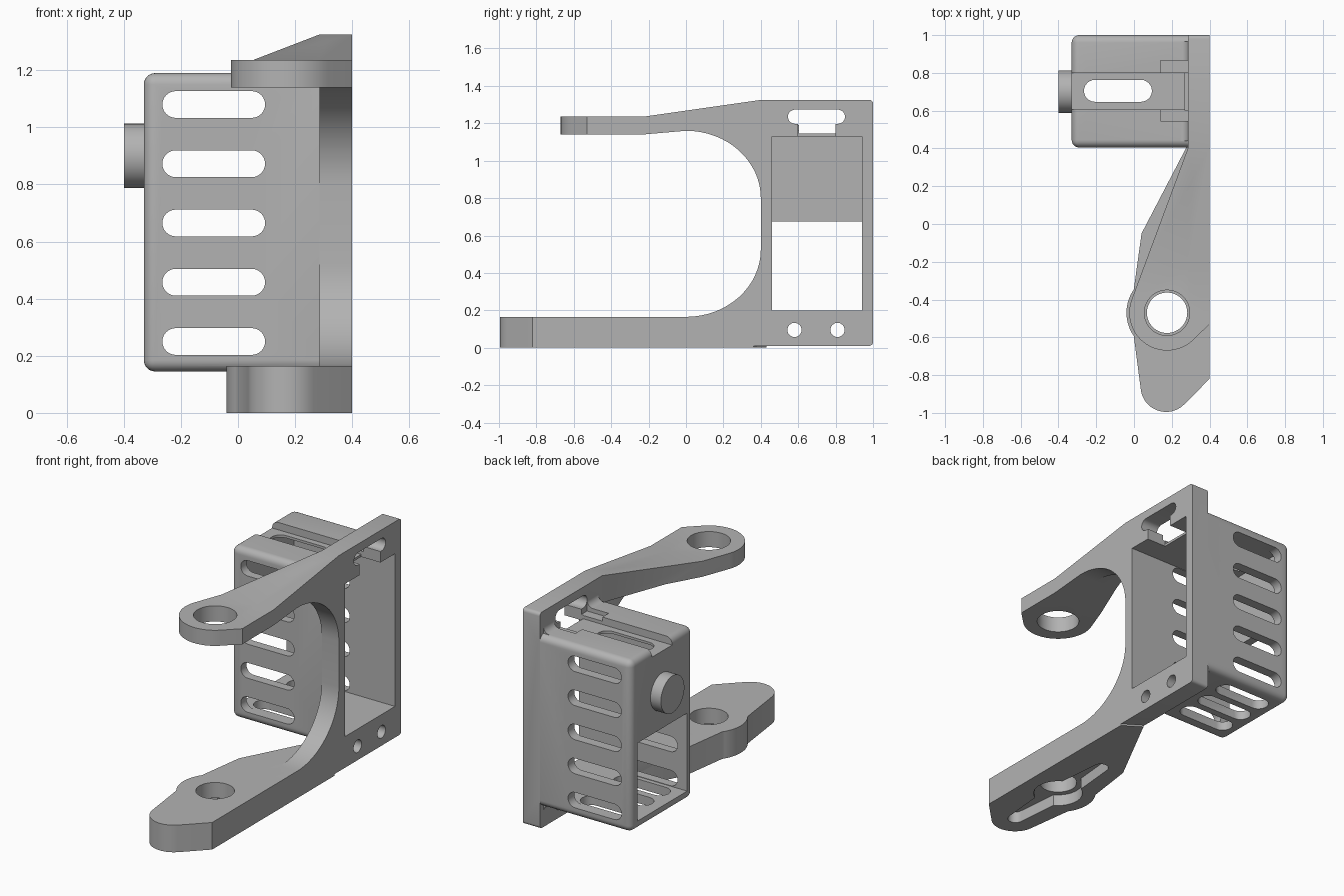
import bpy, bmesh
from math import sin, cos, radians
from mathutils import Vector

old = bpy.data.objects.get("Cube")
if old:
    bpy.data.objects.remove(old, do_unlink=True)

grey = bpy.data.materials.new("plain_grey")
grey.use_nodes = True
grey.diffuse_color = (0.45, 0.45, 0.45, 1)
grey.node_tree.nodes["Principled BSDF"].inputs["Base Color"].default_value = (0.45, 0.45, 0.45, 1)


def finish(name, bm):
    bmesh.ops.recalc_face_normals(bm, faces=bm.faces)
    mesh = bpy.data.meshes.new(name)
    bm.to_mesh(mesh)
    bm.free()
    mesh.materials.append(grey)
    ob = bpy.data.objects.new(name, mesh)
    bpy.context.collection.objects.link(ob)
    return ob


def prism(name, pts, axis, lo, hi):
    """Extrude a 2D profile along an axis; the profile uses the other two axes in order."""
    def place(p, h):
        c = list(p)
        c.insert("xyz".index(axis), h)
        return c
    bm = bmesh.new()
    face = bm.faces.new([bm.verts.new(place(p, lo)) for p in pts])
    ext = bmesh.ops.extrude_face_region(bm, geom=[face])
    shift = Vector(place((0, 0), hi - lo))
    bmesh.ops.translate(bm, vec=shift, verts=[v for v in ext["geom"] if isinstance(v, bmesh.types.BMVert)])
    return finish(name, bm)


def arc(cx, cy, rx, ry, a, b, n=16):
    return [(cx + rx * cos(radians(a + (b - a) * i / n)),
             cy + ry * sin(radians(a + (b - a) * i / n))) for i in range(n + 1)]


def disc(cx, cy, r, n=48):
    return arc(cx, cy, r, r, 0, 360, n)[:-1]


def slot(x0, x1, cy, r):
    return arc(x1 - r, cy, r, r, -90, 90, 12) + arc(x0 + r, cy, r, r, 90, 270, 12)


def rect(a0, a1, b0, b1):
    return [(a0, b0), (a1, b0), (a1, b1), (a0, b1)]


def boolean(target, other, op):
    mod = target.modifiers.new("join", "BOOLEAN")
    mod.operation, mod.solver, mod.object = op, "EXACT", other
    bpy.context.view_layer.update()
    graph = bpy.context.evaluated_depsgraph_get()
    mesh = bpy.data.meshes.new_from_object(target.evaluated_get(graph))
    target.modifiers.clear()
    target.data = mesh
    bpy.data.objects.remove(other, do_unlink=True)


def cut(pts, axis, lo, hi):
    boolean(bracket, prism("cutter", pts, axis, lo, hi), "DIFFERENCE")


INNER, OUTER = 0.285, 0.40        # side plate faces
PX, PY = 0.175, -0.47             # pivot axis

# C-shaped side plate
profile = [(-0.23, 0), (0.33, 0), (0.36, 0.01)]
profile += arc(0.98, 0.03, 0.02, 0.02, -90, 0, 4) + arc(0.98, 1.305, 0.02, 0.02, 0, 90, 4)
profile += [(0.4, 1.325), (-0.23, 1.235), (-0.23, 1.14)]
profile += arc(0, 0.8, 0.4, 0.36, 90, 0) + arc(0, 0.525, 0.4, 0.36, 0, -90) + [(-0.23, 0.165)]
bracket = prism("bracket", profile, "x", INNER, OUTER)

# lower arm with pivot boss and rounded tip
outline = [(OUTER, 0.36), (INNER + 0.005, 0.43), (0.04, -0.05)]
outline += arc(PX, PY, 0.215, 0.215, 145, 215) + arc(0.17, -0.86, 0.135, 0.135, 185, 315)
outline += [(OUTER, -0.82)]
boolean(bracket, prism("lower_arm", outline, "z", 0, 0.165), "UNION")

# upper arm, tapered in plan with a sloping top
outline = [(OUTER, 0.4), (INNER, 0.4)] + arc(PX, PY, 0.2, 0.2, 160, 315, 24) + [(OUTER, -0.53)]
upper = prism("upper_arm", outline, "z", 1.0, 1.5)
side = [(-0.8, 1.14), (-0.23, 1.14), (0, 1.16), (0.5, 1.16), (0.4, 1.325), (-0.23, 1.235), (-0.8, 1.235)]
boolean(upper, prism("slope", side, "x", -0.5, 0.6), "INTERSECT")
boolean(bracket, upper, "UNION")

# rounded motor housing
bm = bmesh.new()
bmesh.ops.create_cube(bm, size=1)
lo, hi = Vector((-0.33, 0.405, 0.145)), Vector((0.3, 1.0, 1.19))
for v in bm.verts:
    v.co = [lo[i] if v.co[i] < 0 else hi[i] for i in range(3)]
edges = [e for e in bm.edges if min(v.co.x for v in e.verts) < 0]
bmesh.ops.bevel(bm, geom=edges, offset=0.04, segments=6, profile=0.5, affect="EDGES")
boolean(bracket, finish("housing", bm), "UNION")

# fillets between housing and plate, above and below
for z, s in ((1.19, 1), (0.145, -1)):
    curve = [(x, z + s * (h - 1.23)) for x, h in arc(0.245, 1.27, 0.04, 0.04, -90, 0, 8)]
    curve = [(x, z + s * h) for x, h in arc(0.245, 0.04, 0.04, 0.04, -90, 0, 8)]
    curve += [(0.295, z + s * 0.04), (0.295, z - s * 0.01), (0.245, z - s * 0.01)]
    boolean(bracket, prism("fillet", curve, "y", 0.44, 0.965), "UNION")

# housing cavity and lower end window
cut(rect(0.46, 0.94, 0.2, 1.13), "x", -0.28, 0.6)
cut(rect(0.46, 0.94, 0.2, 0.675), "x", -0.5, -0.2)

# vent slots through both side walls, floor and roof
for i in range(5):
    cut(slot(-0.265, 0.095, 0.25 + i * 0.2075, 0.047), "y", 0.2, 1.2)
for y in (0.545, 0.705, 0.865):
    cut(slot(-0.265, 0.095, y, 0.058), "z", 0.1, 0.3)
cut(slot(-0.265, 0.095, 0.705, 0.058), "z", 1.0, 1.3)

# roof groove, notch and plate cable opening
cut(rect(0.605, 0.8, 1.145, 1.27), "x", -0.4, 0.31)
cut(rect(0.545, 0.865, 1.165, 1.235), "x", 0.14, INNER)
cut(rect(0.6, 0.8, 1.12, 1.27), "x", 0.27, 0.5)
cut(slot(0.545, 0.85, 1.235, 0.038), "x", 0.14, 0.5)

# plate screw holes
for y in (0.58, 0.81):
    cut(disc(y, 0.095, 0.038, 32), "x", 0.2, 0.5)

# pivot holes and recess under the lower arm
cut(disc(PX, PY, 0.12), "z", 1.0, 1.4)
cut(disc(PX, PY, 0.107), "z", -0.1, 0.3)
cut(disc(PX, PY, 0.14), "z", -0.1, 0.07)
horn = arc(PX, PY + 0.38, 0.045, 0.045, 0, 180, 12) + [(PX - 0.08, PY)]
horn += arc(PX, PY - 0.38, 0.045, 0.045, 180, 360, 12) + [(PX + 0.08, PY)]
cut(horn, "z", -0.1, 0.07)

# round pin on the housing end wall
pin = prism("pivot_pin", disc(0.7, 0.9, 0.113), "x", -0.4, -0.32)

for ob in (bracket, pin):
    ob.data.materials.clear()
    ob.data.materials.append(grey)
    bpy.ops.object.select_all(action="DESELECT")
    ob.select_set(True)
    bpy.context.view_layer.objects.active = ob
    bpy.ops.object.shade_smooth_by_angle(angle=radians(30))
